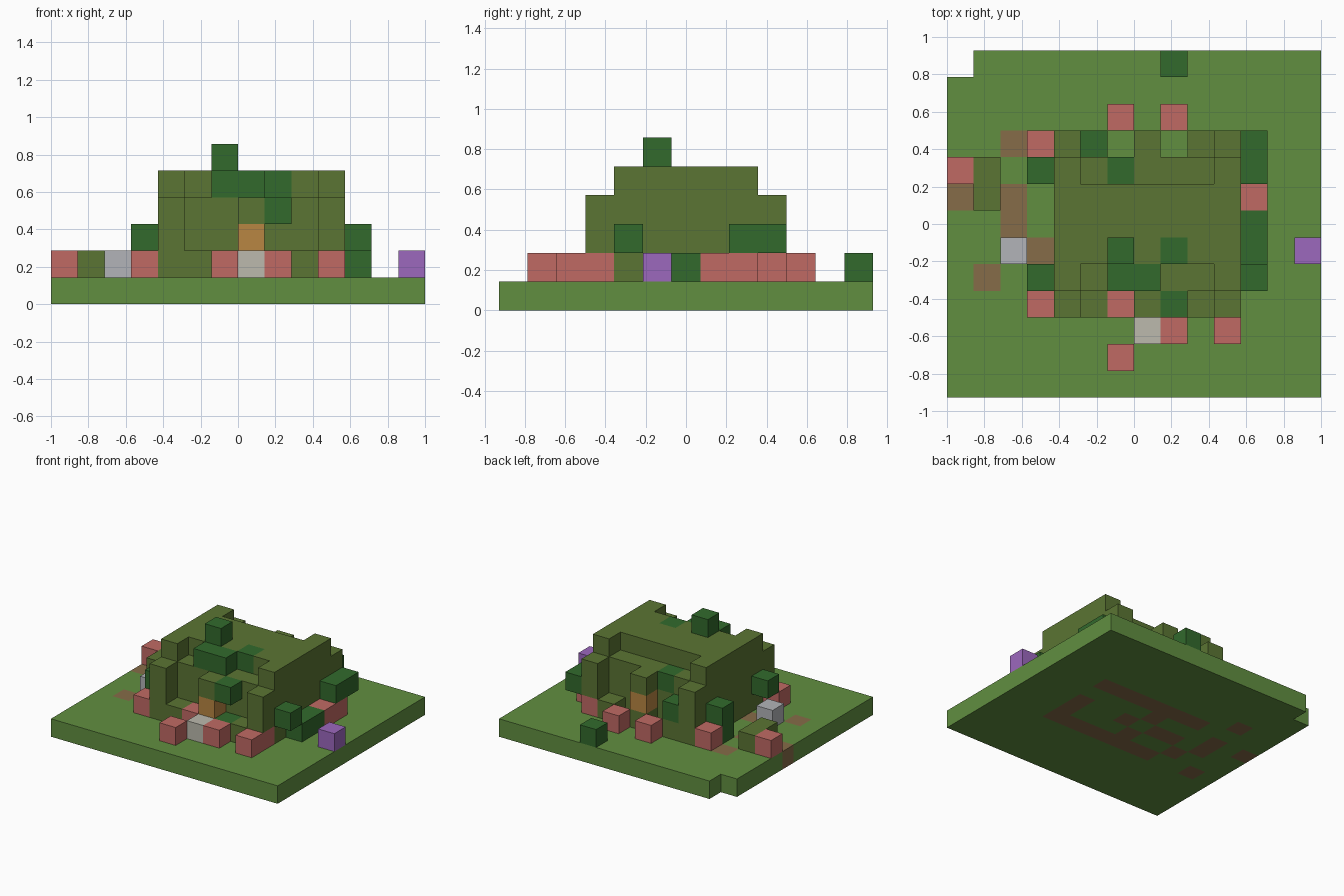
import bpy, bmesh
from mathutils import Vector

old = bpy.data.objects.get("Cube")
if old:
    bpy.data.objects.remove(old, do_unlink=True)

S = 1 / 7                      # edge of one block
NX, NY = 14, 13                # blocks across the ground
cells = {}                     # (column, row, level) -> part name
part_colour = {}


def linear(c):
    c /= 255
    return c / 12.92 if c <= 0.04045 else ((c + 0.055) / 1.055) ** 2.4


def material(name, *rgb):
    m = bpy.data.materials.new(name)
    m.use_nodes = True
    col = (*[linear(c) for c in rgb], 1)
    m.diffuse_color = col
    bsdf = m.node_tree.nodes["Principled BSDF"]
    bsdf.inputs["Base Color"].default_value = col
    bsdf.inputs["Roughness"].default_value = 0.9
    return m


grass = material("grass green", 97, 143, 64)
moss = material("mossy olive", 91, 117, 51)
leaf = material("leaf green", 50, 106, 44)
red = material("flower red", 192, 106, 100)
purple = material("flower purple", 156, 104, 190)
grey = material("pale grey", 178, 180, 184)
stone = material("warm stone", 188, 186, 174)
dirt = material("dirt brown", 134, 108, 72)
wood = material("wood tan", 184, 134, 66)


def fill(part, colour, cols, rows, levels):
    """Fill a block range; each range is a number or an inclusive pair."""
    part_colour[part] = colour
    span = [(r, r) if isinstance(r, int) else r for r in (cols, rows, levels)]
    for i in range(span[0][0], span[0][1] + 1):
        for j in range(span[1][0], span[1][1] + 1):
            for k in range(span[2][0], span[2][1] + 1):
                cells[i, j, k] = part


# Ground slab with one missing corner block
fill("ground", grass, (0, NX - 1), (0, NY - 1), 0)
del cells[0, NY - 1, 0]

# Dirt under the walls and in loose patches
for row in (4, 8):
    fill("wall_footing", dirt, (4, 10), row, 0)
fill("wall_footing", dirt, 10, (5, 6), 0)
for c, r in ((5, 6), (7, 6), (6, 5), (6, 7), (4, 6)):
    fill("floor_patch", dirt, c, r, 0)
for c, r in ((2, 9), (0, 7), (2, 6), (2, 7), (3, 5), (1, 4)):
    fill("dirt_patch", dirt, c, r, 0)

# House walls, hollow inside
for row in (4, 8):
    fill("house_walls", moss, (4, 10), row, (1, 3))
for col in (4, 10):
    fill("house_walls", moss, col, (4, 8), (1, 3))

# Roof with raised gable ends
fill("roof", moss, (4, 10), (5, 7), 4)
for col in (4, 10):
    for row in (4, 8):
        fill("roof", moss, col, row, 4)

# Corner posts, low walls and doors on both long sides
for row in (3, 9):
    for col in (4, 10):
        fill("corner_post", moss, col, row, (1, 3))
    for col in (5, 9):
        fill("low_wall", moss, col, row, 1)
    fill("porch", moss, 7, row, (1, 3))
    fill("door", wood, 7, row, 2)
    fill("post_flower", red, 10, row, 1)

# Leaves growing over the house
fill("roof_leaves", leaf, (6, 7), 4, 4)
fill("roof_leaves", leaf, 6, 5, 5)
fill("roof_leaves", leaf, 8, 5, 4)
fill("roof_leaves", leaf, 6, 8, 3)
fill("wall_leaves", leaf, 8, 3, 3)
fill("wall_leaves", leaf, 8, 3, 1)
fill("wall_leaves", leaf, 5, 9, 2)
fill("wall_leaves", leaf, 3, 4, 2)
fill("wall_leaves", leaf, 3, 8, (1, 2))
fill("wall_leaves", leaf, 11, 4, 2)
fill("wall_leaves", leaf, 11, (8, 9), 2)
fill("bush", leaf, 11, (5, 6), 1)
fill("bush", leaf, 8, 12, 1)

# Flowers and stones around the house
for c, r in ((6, 10), (8, 10), (3, 9), (0, 8), (3, 3), (6, 3),
             (8, 2), (10, 2), (6, 1), (11, 7), (11, 8)):
    fill("red_flowers", red, c, r, 1)
fill("purple_flower", purple, 13, 5, 1)
fill("grey_block", grey, 2, 5, 1)
fill("door_step", stone, 7, 2, 1)
fill("garden_wall", moss, 1, (7, 8), 1)


def build(part):
    """Make one mesh from the exposed block faces of a part."""
    bm = bmesh.new()
    for (i, j, k), owner in cells.items():
        if owner != part:
            continue
        centre = Vector(((i + 0.5 - NX / 2) * S, (j + 0.5 - NY / 2) * S, (k + 0.5) * S))
        for axis in range(3):
            for sign in (-1, 1):
                near = [i, j, k]
                near[axis] += sign
                if tuple(near) in cells:
                    continue
                n, u, v = Vector(), Vector(), Vector()
                n[axis] = sign
                u[(axis + 1) % 3] = 1
                v = n.cross(u)
                ring = [centre + (n + a * u + b * v) * S / 2
                        for a, b in ((-1, -1), (1, -1), (1, 1), (-1, 1))]
                bm.faces.new([bm.verts.new(p) for p in ring])
    bmesh.ops.remove_doubles(bm, verts=bm.verts, dist=0.001)
    mesh = bpy.data.meshes.new(part)
    bm.to_mesh(mesh)
    bm.free()
    mesh.materials.append(part_colour[part])
    bpy.context.collection.objects.link(bpy.data.objects.new(part, mesh))


for name in part_colour:
    build(name)
